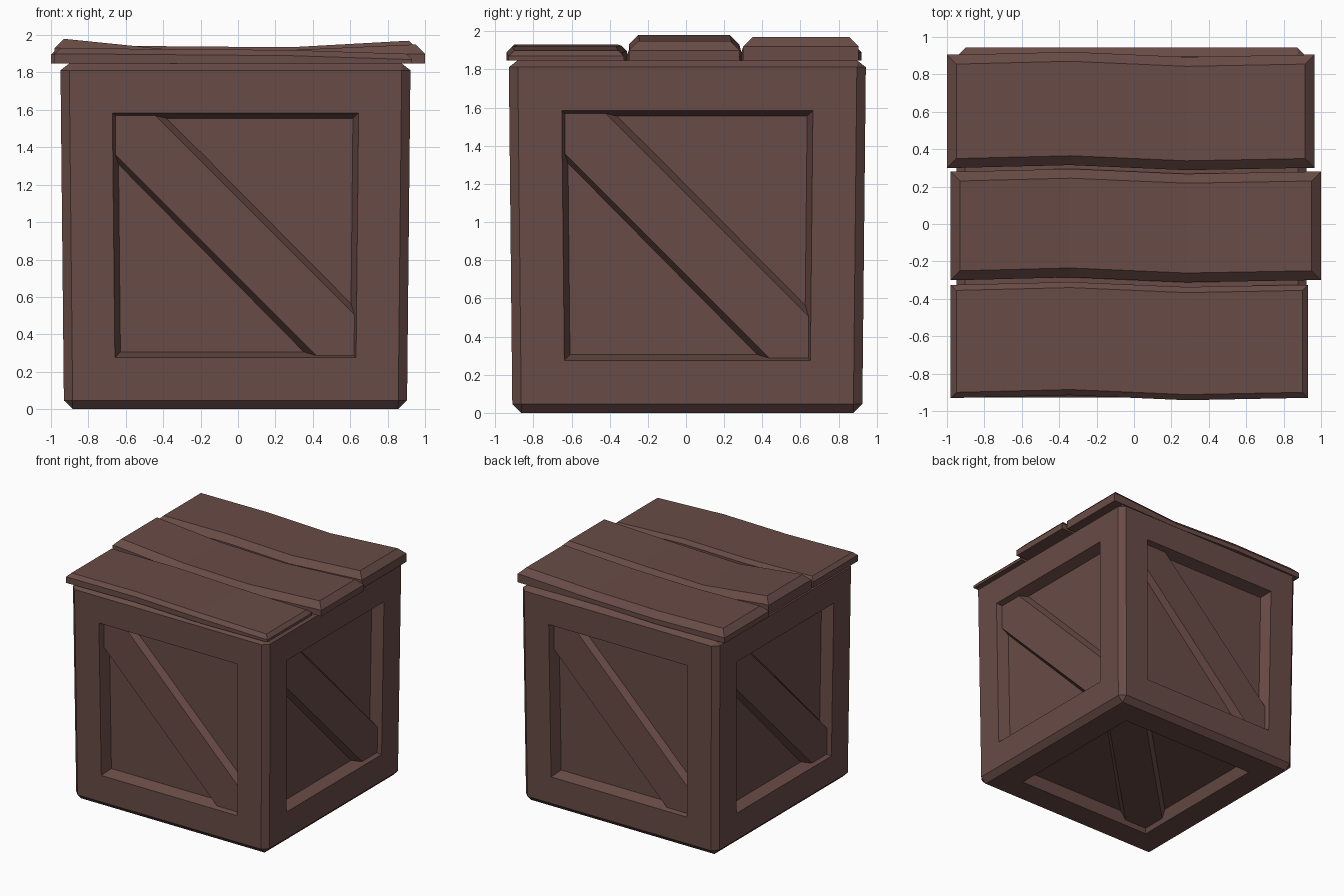
import bpy, bmesh
from mathutils import Matrix, Vector

if "Cube" in bpy.data.objects:
    bpy.data.objects.remove(bpy.data.objects["Cube"])

wood = bpy.data.materials.new("brown wood")
wood.diffuse_color = (0.141, 0.072, 0.062, 1)
wood.use_nodes = True
wood.node_tree.nodes["Principled BSDF"].inputs["Base Color"].default_value = wood.diffuse_color

def finish(bm, name):
    bmesh.ops.recalc_face_normals(bm, faces=bm.faces)
    me = bpy.data.meshes.new(name)
    bm.to_mesh(me)
    bm.free()
    me.materials.append(wood)
    ob = bpy.data.objects.new(name, me)
    bpy.context.collection.objects.link(ob)
    return ob

CX, CY, H, DEPTH = -0.0135, 0.007, 1.848, 0.095

# crate body: slightly flared box, chamfered, with recessed panels
bm = bmesh.new()
bmesh.ops.create_cube(bm, size=2)
for v in bm.verts:
    r = 0.936 if v.co.z > 0 else 0.917
    v.co = Vector((CX + v.co.x * r, CY + v.co.y * r, H if v.co.z > 0 else 0))
bmesh.ops.bevel(bm, geom=list(bm.edges), offset=0.047, segments=1, affect='EDGES')
for v in bm.verts:
    if 1.7 < v.co.z < H - 0.01:
        v.co.z = 1.812
bm.normal_update()
panels = [f for f in bm.faces if f.calc_area() > 1 and f.normal.z < 0.5]
for f in panels:
    t = 0.215 if f.normal.z < -0.5 else 0.228
    bmesh.ops.inset_individual(bm, faces=[f], thickness=t, use_even_offset=True)
    bmesh.ops.inset_individual(bm, faces=[f], thickness=0.03, depth=-DEPTH, use_even_offset=True)
finish(bm, "crate_body")

# diagonal braces: (u, v) outlines at the panel and at the outer face
BASE = [(-.63, .63), (-.36, .63), (.63, -.375), (.63, -.63), (.37, -.63), (-.63, .375)]
FACE = [(-.642, .642), (-.43, .642), (.642, -.43), (.642, -.642), (.43, -.642), (-.642, .43)]

def brace(name, mat):
    bm = bmesh.new()
    lo = [bm.verts.new((u, DEPTH + 0.008, v)) for u, v in BASE]
    hi = [bm.verts.new((u, 0.04, v)) for u, v in FACE]
    bm.faces.new(lo)
    bm.faces.new(hi)
    for i in range(6):
        j = (i + 1) % 6
        bm.faces.new((lo[i], lo[j], hi[j], hi[i]))
    bm.transform(mat)
    finish(bm, name)

for k, side in enumerate(("front", "right", "back", "left")):
    brace(side + "_brace", Matrix.Translation((CX, CY, 0.93))
          @ Matrix.Rotation(k * 1.5707963, 4, 'Z') @ Matrix.Translation((0, -0.926, 0)))
brace("bottom_brace", Matrix.Translation((CX, CY, 0)) @ Matrix.Rotation(1.5707963, 4, 'X'))

# lid planks: bowed boards with chamfered top edges
def plank(name, x0, x1, y0, y1, tops, b):
    bm = bmesh.new()
    zb = 1.848
    xs = (x0, x0 + b, -0.34, 0.28, x1 - b, x1)
    zs = (tops[0], tops[0], tops[1], tops[2], tops[3], tops[3])
    wave = (0, 0, 0.015, -0.012, 0, 0)
    rings = []
    for i, (x, z, w) in enumerate(zip(xs, zs, wave)):
        c = 0 if i in (0, 5) else b
        zt = z if c else z - b
        low = z - b
        pts = [(y0, zb), (y0, low), (y0 + c, zt), (y1 - c, zt), (y1, low), (y1, zb)]
        rings.append([bm.verts.new((x, y + w, zz)) for y, zz in pts])
    for a, c in zip(rings, rings[1:]):
        for i in range(6):
            j = (i + 1) % 6
            bm.faces.new((a[i], a[j], c[j], c[i]))
    bm.faces.new(rings[0])
    bm.faces.new(rings[-1])
    bmesh.ops.remove_doubles(bm, verts=bm.verts, dist=1e-4)
    finish(bm, name)

plank("front_plank", -0.98, 0.93, -0.93, -0.325, (1.93, 1.925, 1.92, 1.9), 0.03)
plank("middle_plank", -0.98, 1.0, -0.30, 0.28, (1.98, 1.92, 1.92, 1.95), 0.05)
plank("back_plank", -1.0, 0.965, 0.30, 0.905, (1.945, 1.94, 1.935, 1.97), 0.05)
